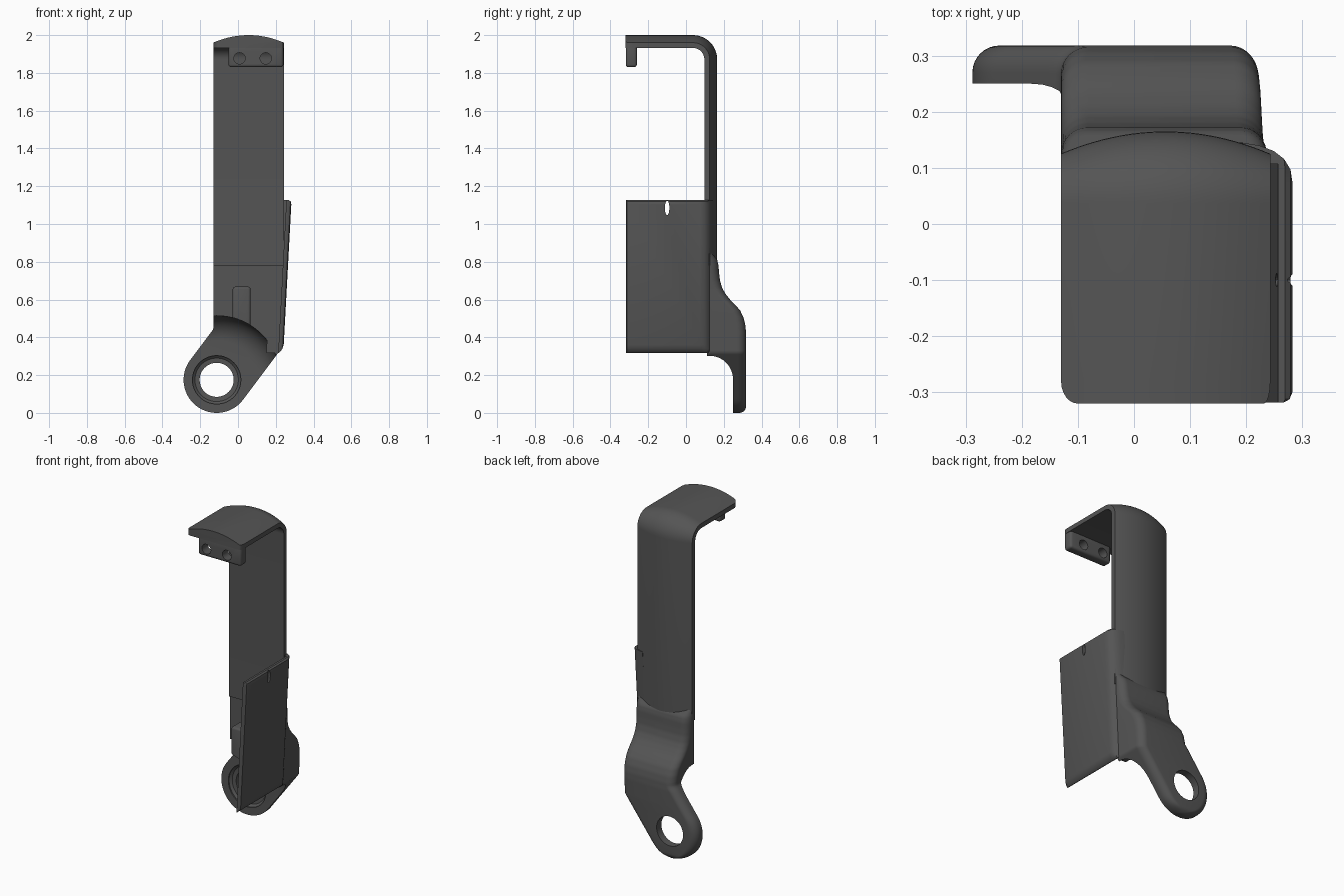
import bpy, bmesh, math
from mathutils import Vector

if "Cube" in bpy.data.objects:
    bpy.data.objects.remove(bpy.data.objects["Cube"])


def finish(name, bm):
    bmesh.ops.recalc_face_normals(bm, faces=bm.faces)
    me = bpy.data.meshes.new(name)
    bm.to_mesh(me)
    bm.free()
    ob = bpy.data.objects.new(name, me)
    bpy.context.collection.objects.link(ob)
    return ob


def loft(name, rows, cap=True):
    """Skin a list of closed sections that all have the same point count."""
    bm = bmesh.new()
    vs = [[bm.verts.new(p) for p in row] for row in rows]
    n = len(rows[0])
    for a, b in zip(vs, vs[1:]):
        for i in range(n):
            j = (i + 1) % n
            bm.faces.new((a[i], a[j], b[j], b[i]))
    if cap:
        bm.faces.new(vs[0])
        bm.faces.new(vs[-1])
    return finish(name, bm)


def box(name, lo, hi, bevel):
    pts = [(lo[0], lo[1]), (hi[0], lo[1]), (hi[0], hi[1]), (lo[0], hi[1])]
    ob = loft(name, [[(x, y, z) for x, y in pts] for z in (lo[2], hi[2])])
    m = ob.modifiers.new("round", 'BEVEL')
    m.width, m.segments = bevel, 3
    apply(ob, m)
    return ob


def lathe_y(name, cx, cz, prof, n=64, sx=1):
    """Turned solid around a y axis; prof lists (radius, y)."""
    return loft(name, [[(cx + sx * r * math.cos(2 * math.pi * i / n), y,
                         cz + r * math.sin(2 * math.pi * i / n)) for i in range(n)]
                       for r, y in prof])


def apply(ob, m):
    bpy.context.view_layer.objects.active = ob
    bpy.ops.object.modifier_apply(modifier=m.name)


def cut(ob, cutter):
    m = ob.modifiers.new("cut", 'BOOLEAN')
    m.operation, m.solver, m.object = 'DIFFERENCE', 'EXACT', cutter
    apply(ob, m)


def lerp(table, z):
    for (a, p), (b, q) in zip(table, table[1:]):
        if z <= b:
            t = max(0, (z - a) / (b - a))
            return p + (q - p) * t
    return table[-1][1]


# Strap: flat inside, arched outside, bent forward at the top
XL, XR = -0.13, 0.243
path = [(0.097, 0.78, 0, 0)]
for i in range(13):
    a = math.radians(90 * i / 12)
    path.append((0.037 + 0.06 * math.cos(a), 1.872 + 0.06 * math.sin(a), a, 0))
for i in range(7):
    a = math.radians(90 * i / 6)
    path.append((-0.28 - 0.04 * math.sin(a), 1.932, math.pi / 2, 0.03 * (1 - math.cos(a))))
rows = []
for y, z, a, inset in path:
    row = []
    x0, x1 = XL + inset, XR - inset * 0.4
    for i in range(25):
        x = x0 + (x1 - x0) * i / 24
        u = (x - 0.056) / 0.187
        t = 0.028 + 0.04 * (1 - u * u)
        row.append((x, y + t * math.cos(a), z + t * math.sin(a)))
    rows.append(row + [(x1, y, z), (x0, y, z)])
strap = loft("strap", rows)

# Hook lip with two holes
lip = box("hook_lip", (-0.05, -0.318, 1.83), (0.24, -0.26, 1.955), 0.014)
cutters = []
for x in (0.008, 0.147):
    c = lathe_y("hole_cutter", x, 1.877, [(0.03, -0.4), (0.03, -0.2)], 32)
    cut(lip, c)
    cutters.append(c)

# Lower bracket: bulged back, slanted arm ending in an eye
CX, CZ, R = -0.113, 0.175, 0.175


def left(z):
    if z < 0.28:
        return CX - math.sqrt(R * R - (z - CZ) ** 2)
    return min(XL, CX - 0.8 * R + (z - 0.28) * 0.75)


def right(z):
    if z < 0.07:
        return CX + math.sqrt(R * R - (z - CZ) ** 2)
    return min(CX + 0.8 * R + (z - 0.07) * 0.75, 0.214 + 0.05 * (z - 0.32))


BACK = [(0.42, 0.318), (0.46, 0.315), (0.5, 0.306), (0.54, 0.288), (0.57, 0.263),
        (0.6, 0.233), (0.63, 0.209), (0.66, 0.192), (0.7, 0.18), (0.74, 0.175),
        (0.78, 0.172), (0.81, 0.165), (0.86, 0.125)]
zs = [CZ - R * math.cos(math.radians(4 + 86 * i / 20)) for i in range(21)]
zs += [0.19 + 0.01 * i for i in range(68)]
rows = []
for z in zs:
    xl, xr = left(z), right(z)
    yf = lerp([(0.78, 0.11), (0.86, 0.097)], z)
    yb = lerp(BACK, z)
    if z < 0.035:
        yb -= 0.035 * (1 - math.sqrt(1 - (1 - z / 0.035) ** 2))
    r = min(0.048, 0.45 * (xr - xl), 0.8 * (yb - yf))
    row = [(xl, yf, z)]
    for x, s in ((xl + r, 180), (xr - r, 90)):
        for i in range(9):
            a = math.radians(s - 90 * i / 8)
            row.append((x + r * math.cos(a), yb - r + r * math.sin(a), z))
    rows.append(row + [(xr, yf, z)])
bracket = loft("lower_bracket", rows)
rib = box("front_rib", (-0.028, -0.03, 0.4), (0.066, 0.15, 0.668), 0.012)

# Round relief in front of the eye, with a filleted edge
prof = [(0.34, -0.2), (0.34, 0.09)]
for i in range(1, 11):
    a = math.radians(9 * i)
    prof.append((0.21 + 0.13 * math.cos(a), 0.12 + 0.13 * math.sin(a)))
relief = lathe_y("relief_cutter", CX, CZ, prof, 96)
cut(bracket, relief)
cut(rib, relief)
# Eye hole and stepped counterbore
bore = lathe_y("bore_cutter", CX, CZ, [(0.128, 0.2), (0.128, 0.258), (0.115, 0.27),
                                      (0.09, 0.272), (0.09, 0.4)])
cut(bracket, bore)
cutters += [relief, bore]

# Side plate: leaning flap with a rounded turn into the back
sec = [(0, -0.30), (0, 0.075), (-0.004, 0.097), (-0.016, 0.116), (-0.034, 0.13),
       (-0.06, 0.14), (-0.09, 0.145), (-0.09, 0.107), (-0.027, 0.107),
       (-0.027, -0.318), (-0.016, -0.318), (-0.005, -0.312)]
rows = []
for z, d in ((0.318, 0.024), (0.325, 0.015), (0.34, 0.006), (0.36, 0),
             (1.105, 0), (1.119, 0.004), (1.126, 0.014)):
    xo = 0.242 + 0.054 * (z - 0.36)
    rows.append([(xo + min(x, -d) if x > -0.03 else xo + x, y, z) for x, y in sec])
plate = loft("side_plate", rows)
# Small slot near the plate's top edge
slot = loft("slot_cutter", [[(x, -0.1 + 0.012 * math.cos(i * math.pi / 12),
                              1.085 + 0.038 * math.sin(i * math.pi / 12))
                             for i in range(24)] for x in (0.2, 0.35)])
cut(plate, slot)
cutters.append(slot)

for c in cutters:
    bpy.data.objects.remove(c)

# Dark plastic finish and smooth shading
mat = bpy.data.materials.new("dark_grey")
mat.diffuse_color = (0.09, 0.09, 0.09, 1)
mat.use_nodes = True
mat.node_tree.nodes["Principled BSDF"].inputs["Base Color"].default_value = mat.diffuse_color
for ob in (strap, lip, bracket, rib, plate):
    ob.data.materials.clear()
    ob.data.materials.append(mat)
    bpy.ops.object.select_all(action='DESELECT')
    ob.select_set(True)
    bpy.context.view_layer.objects.active = ob
    bpy.ops.object.shade_smooth_by_angle(angle=math.radians(35))
